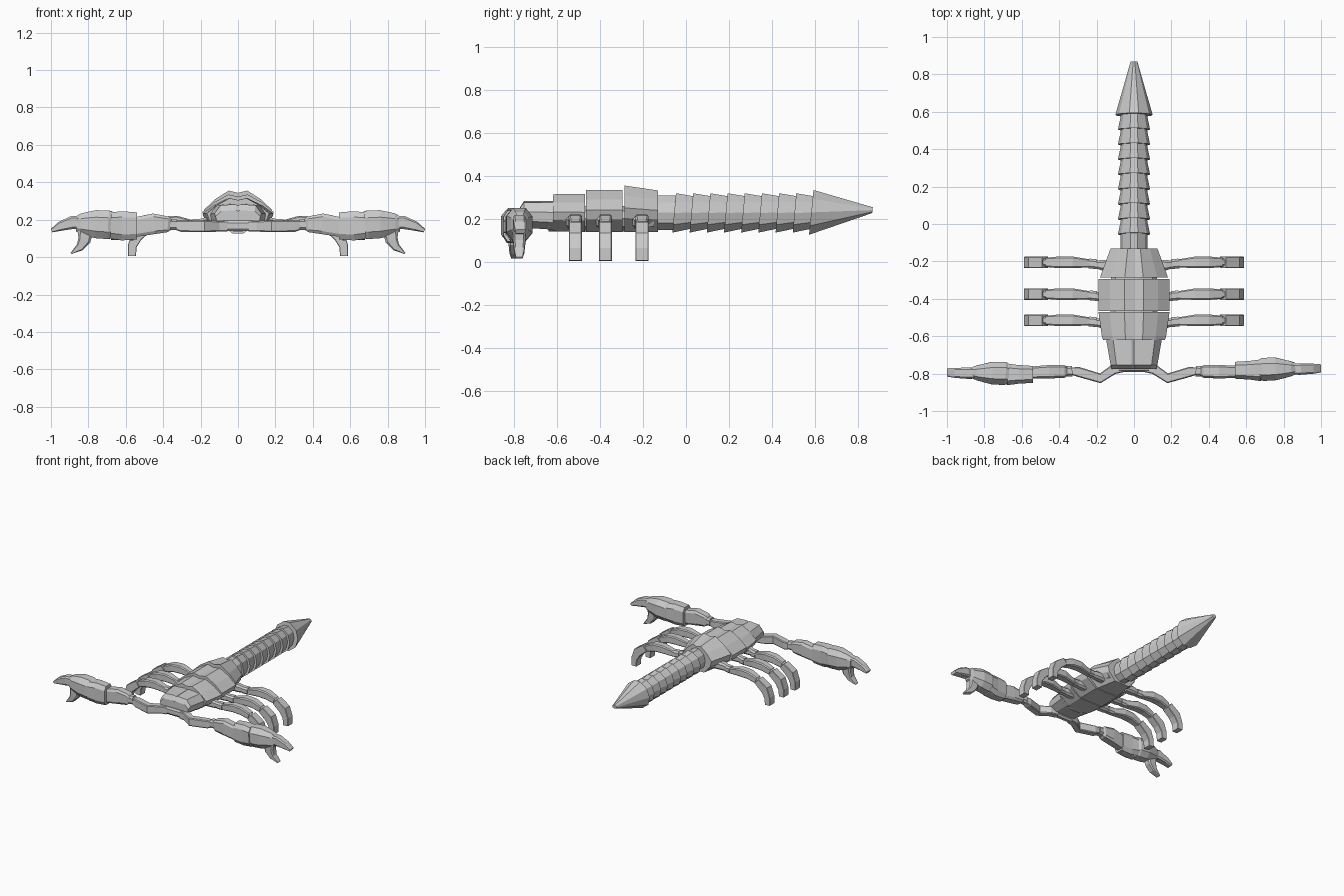
import bpy
import bmesh
from mathutils import Vector


def loft(name, rings):
    """Flat-shaded closed skin through rings with equal point counts."""
    bm = bmesh.new()
    vs = [[bm.verts.new(p) for p in r] for r in rings]
    n = len(vs[0])
    for a, b in zip(vs, vs[1:]):
        for i in range(n):
            bm.faces.new((a[i], a[(i + 1) % n], b[(i + 1) % n], b[i]))
    bm.faces.new(vs[0])
    bm.faces.new(vs[-1])
    bmesh.ops.recalc_face_normals(bm, faces=bm.faces)
    me = bpy.data.meshes.new(name)
    bm.to_mesh(me)
    bm.free()
    ob = bpy.data.objects.new(name, me)
    bpy.context.collection.objects.link(ob)
    return ob


# half cross-sections: (fraction of half width, fraction of height)
SHELL = [(0, .94), (.27, 1), (.68, .78), (1, .52), (.92, .3), (.5, 0)]
HEAD = [(0, .94), (.1, 1), (.75, .95), (1, .6), (.95, .25), (.6, 0)]
TAIL = [(0, 1), (.25, 1), (.8, .8), (1, .5), (.85, .2), (.3, 0)]


def ring(profile, y, w, zb, zt, slant=0):
    half = [(fx * w, zb + fz * (zt - zb)) for fx, fz in profile]
    pts = half + [(-x, z) for x, z in reversed(half) if x > 0]
    mid = (zb + zt) / 2
    return [(x, y + slant * (z - mid), z) for x, z in pts]


def body(name, profile, sections, slant=0):
    return loft(name, [ring(profile, *s, slant) for s in sections])


def limb(name, side, pts, c=.55):
    """Chamfered tube; each point is x, y, z, half depth (y), half thickness."""
    rings = []
    for i, (x, y, z, a, b) in enumerate(pts):
        p, q = pts[max(i - 1, 0)], pts[min(i + 1, len(pts) - 1)]
        t = (Vector(q[:3]) - Vector(p[:3])).normalized()
        u = Vector((0, 1, 0))
        u = (u - t * u.dot(t)).normalized()
        v = t.cross(u)
        r = []
        for su, sv in ((1, c), (c, 1), (-c, 1), (-1, c), (-1, -c), (-c, -1), (c, -1), (1, -c)):
            k = Vector((x, y, z)) + u * a * su + v * b * sv
            r.append((k.x * side, k.y, k.z))
        rings.append(r)
    return loft(name, rings)


# head and body shell plates
body("head", HEAD, [(-.775, .12, .17, .25), (-.755, .125, .16, .283), (-.61, .15, .15, .285)])
body("front_body_plate", SHELL, [(-.62, .165, .145, .315), (-.6, .172, .143, .316), (-.47, .19, .14, .316)])
body("middle_body_plate", SHELL, [(-.465, .19, .14, .335), (-.295, .19, .14, .335)])
body("rear_body_plate", SHELL, [(-.287, .182, .14, .356), (-.13, .125, .14, .333)])
body("belly", TAIL, [(-.64, .13, .143, .26), (-.15, .12, .143, .26)])
# mouth bar between the arms
limb("mouth", 1, [(-.08, -.77, .167, .02, .028), (.08, -.77, .167, .02, .028)])

# tail: straight root, tapered overlapping links, stinger
body("tail_root", TAIL, [(-.15, .073, .15, .31), (-.05, .073, .15, .31)], .08)
for i in range(8):
    y = -.055 + i * .08
    body(f"tail_link_{i + 1}", TAIL,
         [(y, .086, .137, .32), (y + .085, .068, .155, .306)], .09)
body("stinger", TAIL, [(.583, .1, .127, .335), (.868, .018, .228, .255)], .1)

for s, label in ((1, "right"), (-1, "left")):
    # walking legs
    for k, y in enumerate((-.515, -.375, -.205)):
        tag = f"{label}_leg_{k + 1}"
        limb(tag + "_hip", s, [(.1, y - .015, .185, .03, .03), (.17, y - .015, .185, .028, .028),
                               (.215, y - .01, .18, .018, .02)])
        limb(tag + "_joint", s, [(.2, y - .01, .18, .026, .025), (.24, y - .006, .178, .026, .025)])
        limb(tag + "_upper", s, [(.235, y - .006, .175, .021, .02), (.33, y, .192, .031, .029),
                                 (.4, y, .188, .031, .029), (.465, y, .165, .025, .024)], .75)
        limb(tag + "_knee", s, [(.45, y, .172, .021, .022), (.495, y, .15, .021, .022)])
        limb(tag + "_foot", s, [(.475, y, .165, .03, .026), (.54, y, .115, .03, .032),
                                (.565, y, .06, .03, .024), (.567, y, .006, .03, .021)], .9)

    # pincer arms, the left one sits slightly further forward
    d = 0 if s > 0 else -.022
    limb(label + "_shoulder", s, [(.06, -.768, .165, .024, .028), (.11, -.778, .165, .026, .029),
                                  (.18, -.825, .165, .026, .031), (.3, -.79, .165, .026, .03),
                                  (.34, -.785, .172, .018, .022)], .8)
    limb(label + "_elbow", s, [(.33, -.786, .175, .028, .03), (.37, -.788, .175, .028, .03)])
    limb(label + "_forearm", s, [(.355, -.788, .17, .022, .028), (.375, -.788, .175, .034, .042),
                                 (.45, -.79, .178, .036, .055), (.56, -.79 + d / 4, .158, .032, .052)], .7)
    y = -.782 + d
    limb(label + "_wrist", s, [(.54, y, .167, .045, .072), (.62, y, .167, .05, .078),
                               (.68, y, .17, .058, .07)], .6)
    limb(label + "_hand", s, [(.66, y, .17, .045, .065), (.69, y + .005, .172, .062, .076),
                              (.76, y + .007, .176, .06, .075), (.84, y + .008, .178, .04, .056),
                              (.865, y + .01, .178, .03, .04)], .5)
    f = y + .006
    limb(label + "_upper_finger", s, [(.835, f, .187, .028, .033), (.885, f, .185, .03, .035),
                                      (.95, f + .002, .165, .027, .025),
                                      (.995, f + .005, .142, .023, .01)], .7)
    limb(label + "_lower_finger", s, [(.815, f, .135, .03, .04), (.822, f, .09, .028, .034),
                                      (.845, f, .053, .024, .022), (.892, f, .02, .016, .004)], .7)
    # spur under the wrist
    limb(label + "_spur", s, [(.56, y, .105, .03, .015), (.68, y, .103, .035, .012)])
